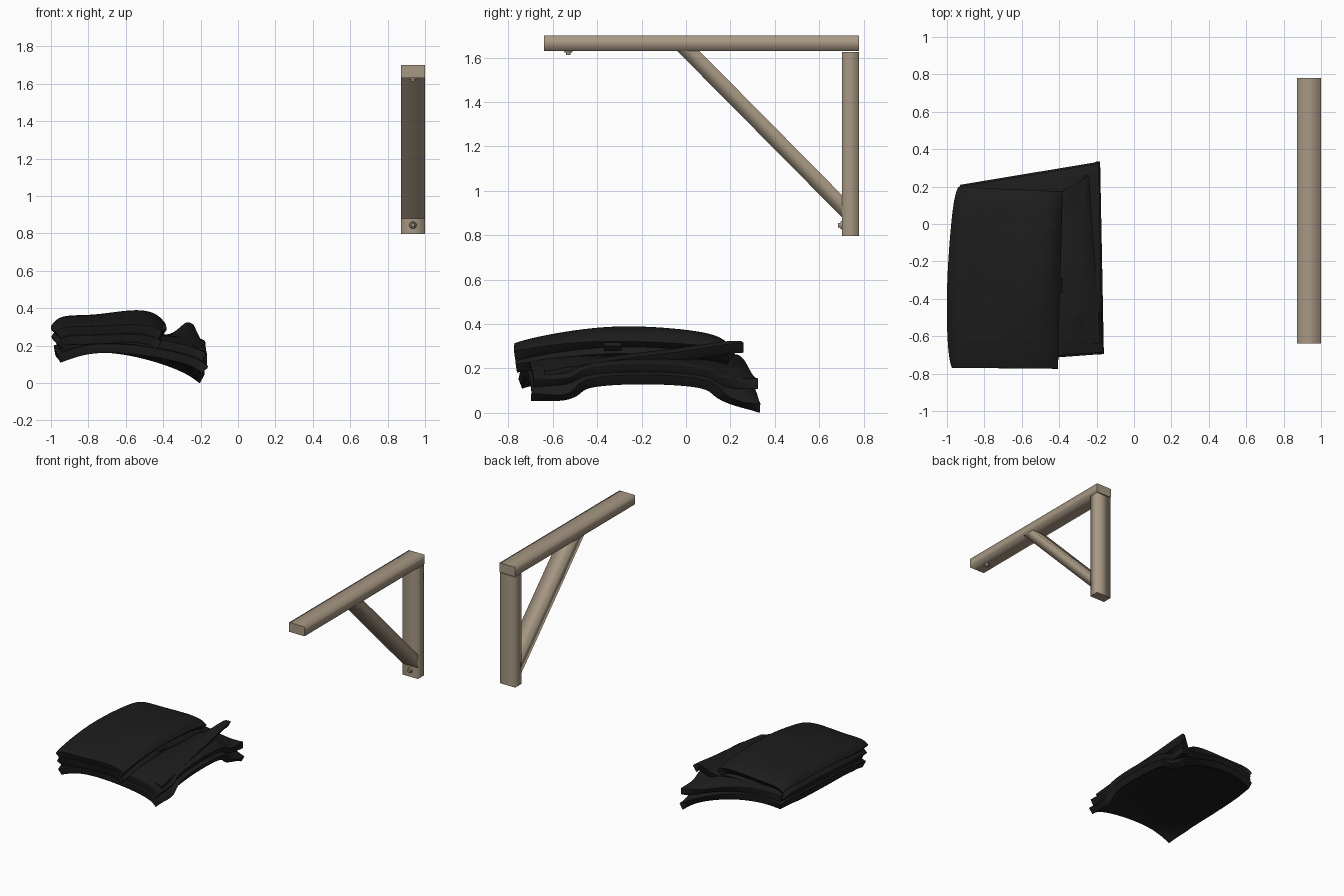
import bpy, bmesh, math, random
from mathutils import Vector

random.seed(4)
if "Cube" in bpy.data.objects:
    bpy.data.objects.remove(bpy.data.objects["Cube"])


def material(name, rgb):
    m = bpy.data.materials.new(name)
    m.use_nodes = True
    m.diffuse_color = (*rgb, 1)
    bsdf = m.node_tree.nodes["Principled BSDF"]
    bsdf.inputs["Base Color"].default_value = (*rgb, 1)
    bsdf.inputs["Roughness"].default_value = 0.8
    return m


wood = material("weathered wood", (0.39, 0.315, 0.23))
cloth = material("black cloth", (0.012, 0.012, 0.012))


def finish(name, bm, mat):
    bmesh.ops.recalc_face_normals(bm, faces=bm.faces)
    me = bpy.data.meshes.new(name)
    bm.to_mesh(me)
    bm.free()
    me.materials.append(mat)
    ob = bpy.data.objects.new(name, me)
    bpy.context.collection.objects.link(ob)
    return ob


# Timber: a side outline (y, z) extruded across x, with softly shaded long sides
def timber(name, outline, x0, x1, ends):
    bm = bmesh.new()
    face = bm.faces.new([bm.verts.new((x0, y, z)) for y, z in outline])
    ext = bmesh.ops.extrude_face_region(bm, geom=[face])
    for v in ext["geom"]:
        if isinstance(v, bmesh.types.BMVert):
            v.co.x = x1
    axis = Vector(ends).normalized()
    bm.normal_update()
    for f in bm.faces:
        f.smooth = True
        if abs(f.normal.dot(axis)) > 0.65:
            for e in f.edges:
                e.smooth = False
    return finish(name, bm, wood)


def rect(y0, y1, z0, z1):
    return [(y0, z0), (y1, z0), (y1, z1), (y0, z1)]


LEFT, RIGHT = 0.872, 1.0
timber("bracket_beam", rect(-0.64, 0.78, 1.63, 1.70), LEFT, RIGHT, (0, 1, 0))
timber("bracket_post", rect(0.703, 0.778, 0.797, 1.625), LEFT, RIGHT, (0, 0, 1))
timber("bracket_brace", [(-0.04, 1.63), (0.703, 0.88), (0.703, 0.98), (0.06, 1.63)],
       LEFT, RIGHT, (0, 1, -1))


# Screws: a shallow round head with a raised centre
def screw(name, centre, direction):
    bm = bmesh.new()
    rot = Vector((0, 0, 1)).rotation_difference(Vector(direction)).to_matrix()
    for radius, depth, lift in ((0.02, 0.008, 0.004), (0.012, 0.016, 0.01)):
        new = bmesh.ops.create_cone(bm, cap_ends=True, segments=12, radius1=radius,
                                    radius2=radius * 0.8, depth=depth)["verts"]
        bmesh.ops.translate(bm, verts=new, vec=(0, 0, lift))
    bmesh.ops.rotate(bm, verts=bm.verts, matrix=rot)
    bmesh.ops.translate(bm, verts=bm.verts, vec=centre)
    return finish(name, bm, wood)


screw("beam_screw", (0.935, -0.53, 1.63), (0, 0, -1))
screw("post_screw", (0.935, 0.703, 0.845), (0, -1, 0))


# Cloth: four corners, column and row positions, and a height for each crossing
def sheet(name, corners, us, vs, heights, thick, drop=0.0, bow=0.0, inset=0.0, jitter=0.005):
    a, b, c, d = [Vector(p) for p in corners]
    bm = bmesh.new()
    grid = []
    for v, row in zip(vs, heights):
        line = []
        for u, z in zip(us, row):
            s, t = inset + u * (1 - 2 * inset), inset + v * (1 - 2 * inset)
            p = a.lerp(b, s).lerp(d.lerp(c, s), t)
            x = p.x - bow * math.sqrt(abs(math.sin(math.pi * v))) * (1 - u)
            line.append(bm.verts.new((x, p.y, z - drop + random.uniform(-jitter, jitter))))
        grid.append(line)
    for r0, r1 in zip(grid, grid[1:]):
        for i in range(len(r0) - 1):
            bm.faces.new((r0[i], r0[i + 1], r1[i + 1], r1[i]))
    ob = finish(name, bm, cloth)
    if ob.data.polygons[0].normal.z < 0:
        ob.data.flip_normals()
    sub = ob.modifiers.new("drape", 'SUBSURF')
    sub.levels = sub.render_levels = 3
    sub.boundary_smooth = 'PRESERVE_CORNERS'
    solid = ob.modifiers.new("thickness", 'SOLIDIFY')
    solid.thickness = thick
    solid.offset = -1
    bev = ob.modifiers.new("soft_rim", 'BEVEL')
    bev.width = thick * 0.45
    bev.segments = 4
    bev.angle_limit = math.radians(55)
    ob.data.shade_smooth()
    return ob


# Lower folded layers: the bottom one hangs down at both right corners
low_corners = [(-0.965, -0.755), (-0.16, -0.695), (-0.18, 0.335), (-0.93, 0.21)]
low_us = (0, 0.2, 0.5, 0.8, 0.95, 1)
low_vs = (0, 0.1, 0.18, 0.21, 0.5, 0.8, 0.83, 0.94, 1)
low_z = [
    (0.155, 0.22, 0.21, 0.17, 0.13, 0.09),
    (0.18, 0.23, 0.22, 0.19, 0.14, 0.08),
    (0.19, 0.23, 0.22, 0.20, 0.15, 0.08),
    (0.20, 0.23, 0.22, 0.20, 0.18, 0.16),
    (0.20, 0.23, 0.22, 0.21, 0.20, 0.18),
    (0.20, 0.23, 0.22, 0.20, 0.18, 0.16),
    (0.20, 0.23, 0.22, 0.19, 0.14, 0.08),
    (0.20, 0.23, 0.22, 0.17, 0.11, 0.045),
    (0.19, 0.22, 0.20, 0.12, 0.06, 0.045),
]
sheet("lower_layer", low_corners, low_us, low_vs, low_z, 0.05, bow=0.035)
mid_z = [[max(z, 0.11) for z in row] for row in low_z]
sheet("middle_layer", low_corners, low_us, low_vs, mid_z, 0.05, drop=-0.05, bow=0.035, inset=0.008)

# Upper folded panel, gently domed, in two layers
up_corners = [(-0.975, -0.77), (-0.405, -0.775), (-0.38, 0.175), (-0.94, 0.20)]
up_us = (0, 0.07, 0.35, 0.75, 0.93, 1)
up_vs = (0, 0.05, 0.22, 0.5, 0.85, 0.96, 1)
up_z = [
    (0.27, 0.31, 0.305, 0.32, 0.30, 0.275),
    (0.28, 0.32, 0.32, 0.335, 0.315, 0.285),
    (0.29, 0.35, 0.35, 0.375, 0.35, 0.31),
    (0.31, 0.37, 0.365, 0.415, 0.385, 0.33),
    (0.30, 0.365, 0.36, 0.385, 0.36, 0.31),
    (0.29, 0.34, 0.335, 0.35, 0.335, 0.29),
    (0.27, 0.31, 0.31, 0.32, 0.31, 0.28),
]
sheet("upper_panel", up_corners, up_us, up_vs, up_z, 0.06, bow=0.045)
sheet("upper_panel_lining", up_corners, up_us, up_vs, up_z, 0.05, drop=0.055, bow=0.045, inset=0.008)

# Raised fold beside the panel, rising out of the middle layer toward the back
sheet("raised_fold", [(-0.42, -0.64), (-0.18, -0.64), (-0.24, 0.26), (-0.39, 0.17)],
      (0, 0.4, 0.75, 1), (0, 0.35, 0.7, 0.93, 1),
      [(0.21, 0.21, 0.205, 0.19), (0.26, 0.26, 0.26, 0.24), (0.26, 0.27, 0.30, 0.275),
       (0.25, 0.28, 0.335, 0.315), (0.24, 0.27, 0.335, 0.315)], 0.05, jitter=0.003)

# Small tab tucked at the panel edge
sheet("edge_tab", [(-0.42, -0.37), (-0.38, -0.37), (-0.38, -0.29), (-0.42, -0.29)],
      (0, 0.5, 1), (0, 0.5, 1), [(0.33, 0.32, 0.30)] * 3, 0.03, jitter=0)
